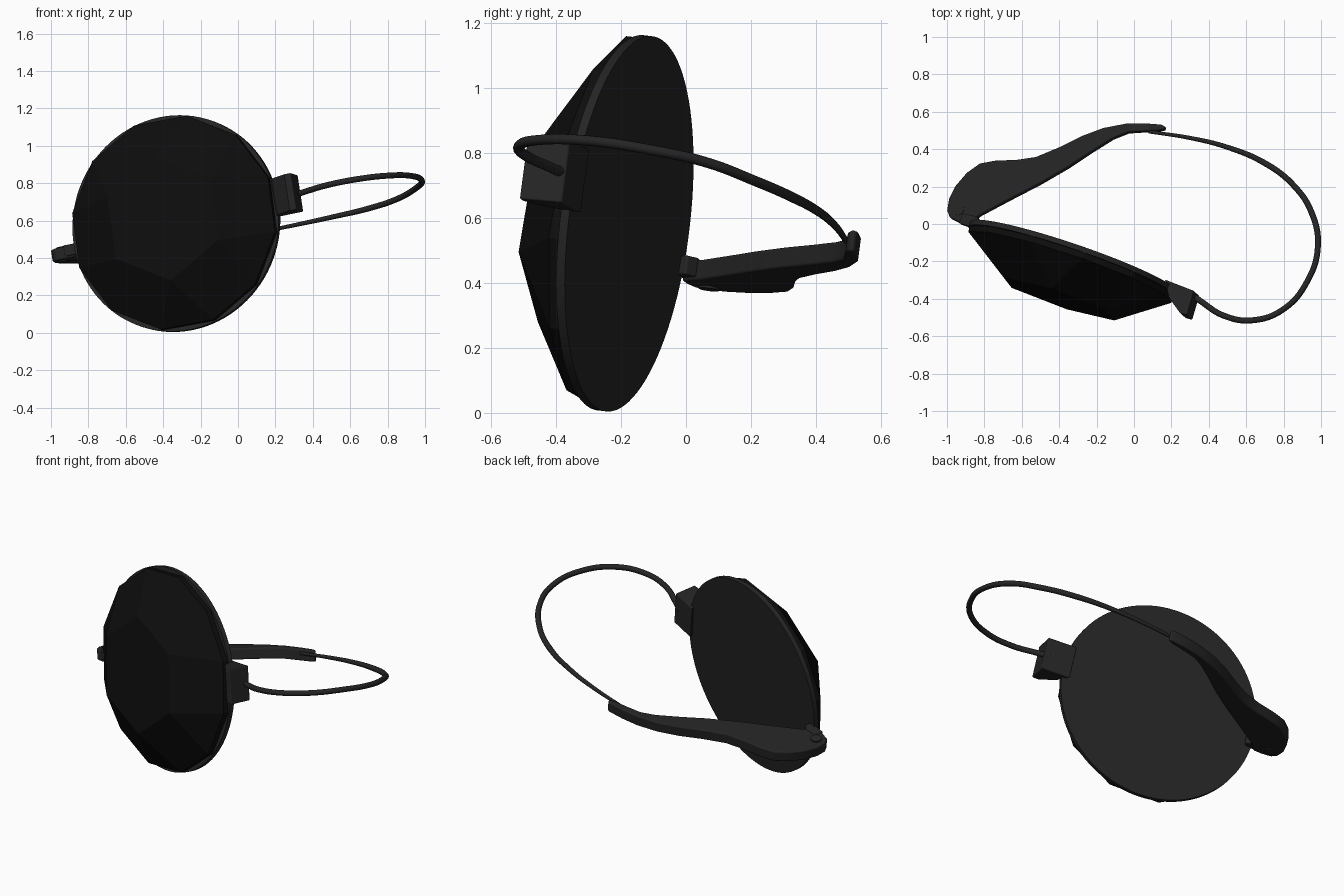
import bpy, bmesh, math
from mathutils import Vector, Matrix

if "Cube" in bpy.data.objects:
    bpy.data.objects.remove(bpy.data.objects["Cube"])


def material(name, v):
    m = bpy.data.materials.new(name)
    m.diffuse_color = (v, v, v, 1)
    m.use_nodes = True
    m.node_tree.nodes["Principled BSDF"].inputs["Base Color"].default_value = m.diffuse_color
    return m


METAL = material("dark_metal", 0.018)
STONE = material("black_stone", 0.004)


def finish(name, bm, mat, matrix=None, smooth=False, bevel=0):
    bmesh.ops.recalc_face_normals(bm, faces=bm.faces)
    me = bpy.data.meshes.new(name)
    bm.to_mesh(me)
    bm.free()
    ob = bpy.data.objects.new(name, me)
    bpy.context.collection.objects.link(ob)
    if matrix:
        ob.matrix_world = matrix
    me.materials.append(mat)
    if bevel:
        b = ob.modifiers.new("soft_edges", 'BEVEL')
        b.width, b.segments = bevel, 3
        b.limit_method, b.angle_limit = 'ANGLE', math.radians(40)
    if smooth:
        bpy.ops.object.select_all(action='DESELECT')
        ob.select_set(True)
        bpy.context.view_layer.objects.active = ob
        bpy.ops.object.shade_smooth_by_angle(angle=math.radians(35))
    return ob


def ring(bm, n, r, z, phase=0):
    return [bm.verts.new((r * math.cos(math.radians(phase) + i * math.tau / n),
                          r * math.sin(math.radians(phase) + i * math.tau / n), z))
            for i in range(n)]


def bridge(bm, a, b):
    for i in range(len(a)):
        j = (i + 1) % len(a)
        bm.faces.new((a[i], a[j], b[j], b[i]))


def prism(name, low, high, mat, **kw):
    bm = bmesh.new()
    a = [bm.verts.new(p) for p in low]
    b = [bm.verts.new(p) for p in high]
    bm.faces.new(a)
    bm.faces.new(b)
    bridge(bm, a, b)
    return finish(name, bm, mat, **kw)


# Local frame of the tilted stone: local z points out of its front
n = Vector((-0.32, -0.94, 0.117)).normalized()
up = (Vector((0, 0, 1)) - n * n.z).normalized()
right = up.cross(n)
frame = Matrix((right, up, n)).transposed().to_4x4()
frame.translation = (-0.325, -0.175, 0.582)

# Round backing plate
bm = bmesh.new()
a, b = ring(bm, 96, 0.582, 0), ring(bm, 96, 0.582, 0.028)
bm.faces.new(a)
bm.faces.new(b)
bridge(bm, a, b)
finish("backing_plate", bm, METAL, frame, smooth=True)

# Faceted stone: 12-sided girdle rising to a flat six-sided table
bm = bmesh.new()
base = ring(bm, 12, 0.577, 0.028, -35)
girdle = ring(bm, 12, 0.577, 0.06, -35)
table = ring(bm, 6, 0.337, 0.24, -20)
bm.faces.new(base)
bm.faces.new(table)
bridge(bm, base, girdle)
for i in range(6):
    j = (i + 1) % 6
    g0, g1, g2 = girdle[2 * i], girdle[2 * i + 1], girdle[(2 * i + 2) % 12]
    bm.faces.new((g0, g1, table[i]))
    bm.faces.new((g1, g2, table[j], table[i]))
finish("faceted_stone", bm, STONE, frame)

# Wire holder block at the edge of the stone
axis = Vector((-0.15, 0.13, 0.98)).normalized()
mid = Vector((0.27, -0.42, 0.742))


def on_plane(x, y, p=mid):
    """Point above (x, y) on the plane through p square to the clasp axis."""
    return Vector((x, y, p.z - (axis.x * (x - p.x) + axis.y * (y - p.y)) / axis.z))


prof = [(0.18, -0.31), (0.335, -0.37), (0.297, -0.50), (0.262, -0.49), (0.20, -0.405)]
prism("wire_holder", [on_plane(*p) - axis * 0.1 for p in prof],
      [on_plane(*p) + axis * 0.1 for p in prof], METAL, bevel=0.006)

# Bent ear wire
path = [(0.30, -0.37, 0.735), (0.36, -0.415, 0.755), (0.48, -0.49, 0.79), (0.63, -0.515, 0.82),
        (0.80, -0.455, 0.84), (0.93, -0.30, 0.838), (0.983, -0.12, 0.812), (0.95, 0.06, 0.772),
        (0.85, 0.21, 0.715), (0.70, 0.325, 0.665), (0.50, 0.41, 0.618), (0.30, 0.46, 0.575),
        (0.08, 0.493, 0.53)]
cu = bpy.data.curves.new("ear_wire", 'CURVE')
cu.dimensions = '3D'
cu.bevel_depth, cu.bevel_resolution, cu.resolution_u = 0.016, 4, 10
cu.use_fill_caps = True
sp = cu.splines.new('BEZIER')
sp.bezier_points.add(len(path) - 1)
for i, (pt, co) in enumerate(zip(sp.bezier_points, path)):
    pt.co = co
    pt.handle_left_type = pt.handle_right_type = 'AUTO'
    pt.radius = 1 - 0.45 * max(0, i - 9) / 3
cu.materials.append(METAL)
bpy.context.collection.objects.link(bpy.data.objects.new("ear_wire", cu))

# Curved closing lever
origin = Vector((0, 0, 0.572))
outline = [(-0.995, 0.07), (-0.985, 0.13), (-0.95, 0.20), (-0.89, 0.27), (-0.82, 0.32),
           (-0.74, 0.335), (-0.62, 0.34), (-0.52, 0.355), (-0.40, 0.405), (-0.28, 0.465),
           (-0.16, 0.51), (-0.04, 0.533), (0.06, 0.535), (0.15, 0.528), (0.17, 0.518),
           (0.165, 0.503), (0.13, 0.495), (0.05, 0.492), (-0.03, 0.487), (-0.11, 0.455),
           (-0.23, 0.38), (-0.35, 0.30), (-0.50, 0.213), (-0.66, 0.13), (-0.82, 0.045),
           (-0.88, -0.008), (-0.93, 0.005), (-0.98, 0.03)]
prism("closing_lever", [on_plane(*p, origin) - axis * 0.033 for p in outline],
      [on_plane(*p, origin) + axis * 0.033 for p in outline], METAL, smooth=True, bevel=0.01)

# Hinge pin through the lever
bm = bmesh.new()
bmesh.ops.create_cone(bm, cap_ends=True, segments=32, radius1=0.032, radius2=0.032, depth=0.08)
pin = axis.to_track_quat('Z', 'Y').to_matrix().to_4x4()
pin.translation = on_plane(-0.935, 0.075, origin)
finish("hinge_pin", bm, METAL, pin, smooth=True)

# Hinge lug joining the lever to the backing plate
lug = [(-0.93, 0.0), (-0.84, -0.03), (-0.81, 0.0), (-0.835, 0.035), (-0.91, 0.05)]
prism("hinge_lug", [on_plane(*p, origin) - axis * 0.022 for p in lug],
      [on_plane(*p, origin) + axis * 0.038 for p in lug], METAL, bevel=0.006)
